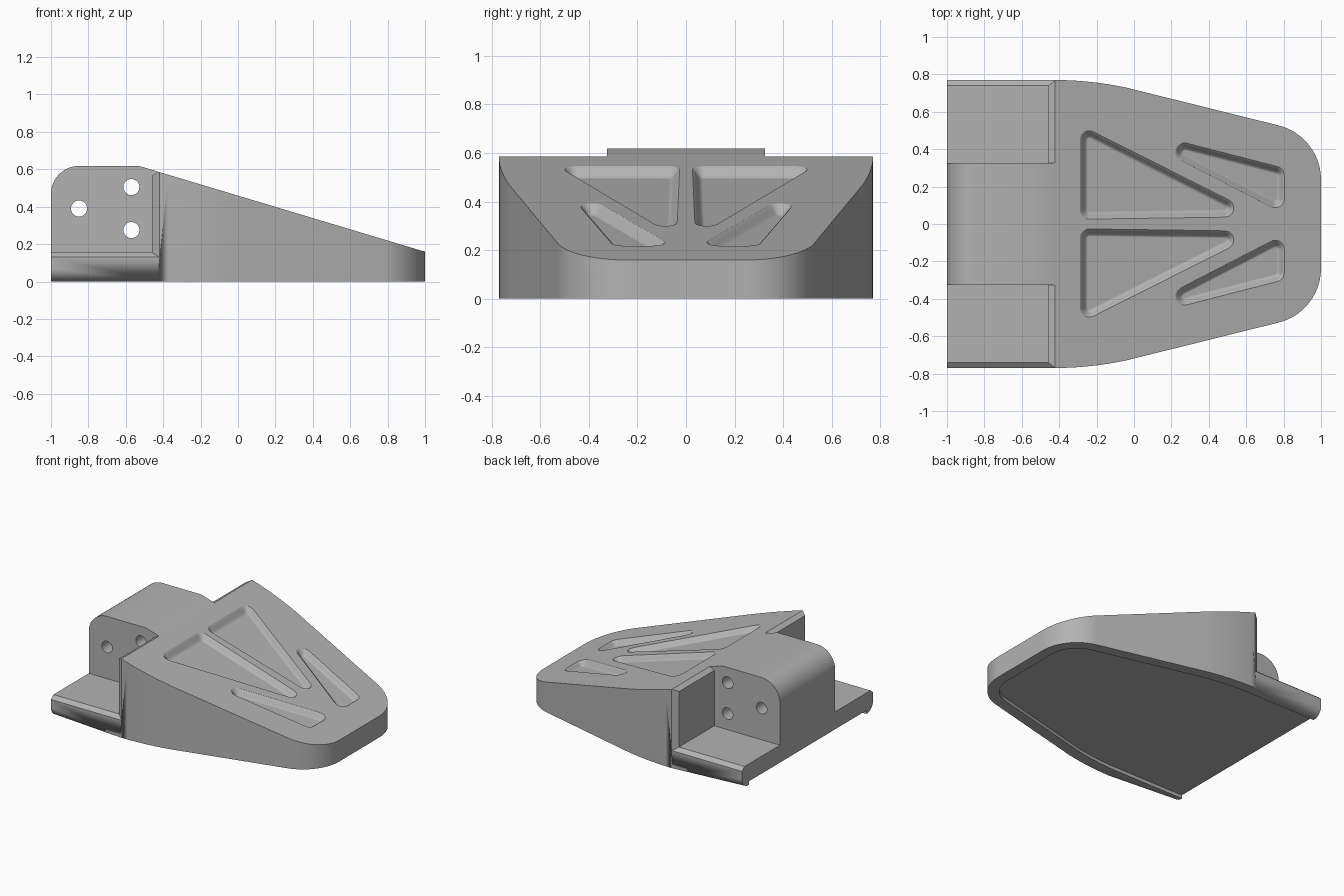
import bpy, bmesh, math
from mathutils import Vector

if "Cube" in bpy.data.objects:
    bpy.data.objects.remove(bpy.data.objects["Cube"])

SLOPE = -0.3


def top_z(x):
    return 0.459 + SLOPE * x


def arc(cx, cy, r, a0, a1, n):
    angles = [math.radians(a0 + (a1 - a0) * i / n) for i in range(n + 1)]
    return [(cx + r * math.cos(a), cy + r * math.sin(a)) for a in angles]


def make_object(name, bm):
    bmesh.ops.recalc_face_normals(bm, faces=bm.faces)
    mesh = bpy.data.meshes.new(name)
    bm.to_mesh(mesh)
    bm.free()
    obj = bpy.data.objects.new(name, mesh)
    bpy.context.collection.objects.link(obj)
    return obj


def loft(rings):
    """Closed solid through rings with equal point counts."""
    bm = bmesh.new()
    loops = [[bm.verts.new(p) for p in ring] for ring in rings]
    n = len(loops[0])
    for a, b in zip(loops, loops[1:]):
        for i in range(n):
            j = (i + 1) % n
            bm.faces.new((a[i], a[j], b[j], b[i]))
    bm.faces.new(loops[0][::-1])
    bm.faces.new(loops[-1])
    return bm


def prism_y(points, y0, y1):
    return loft([[(x, y, z) for x, z in points] for y in (y0, y1)])


def cut(target, bm):
    """Subtract a solid from the target and discard the cutter."""
    cutter = make_object("cutter", bm)
    cutter.hide_render = True
    mod = target.modifiers.new("cut", 'BOOLEAN')
    mod.operation = 'DIFFERENCE'
    mod.solver = 'EXACT'
    mod.object = cutter
    bpy.context.view_layer.objects.active = target
    bpy.ops.object.modifier_apply(modifier=mod.name)
    bpy.data.objects.remove(cutter)


def outline(inset, back):
    """Plan shape: straight sides, gentle bend, rounded nose corners."""
    half = [(back, 0.77 - inset)]
    half += arc(-0.43, -1.098, 1.868 - inset, 90, 75.96, 8)[:-1]
    half += arc(0.7, 0.236, 0.3 - inset, 75.96, 0, 14)
    return half + [(x, -y) for x, y in reversed(half)]


# Wedge body with rounded upper and lower edges
plan = outline(0, -1)
bm = loft([[(x, y, 0) for x, y in plan], [(x, y, top_z(x)) for x, y in plan]])
rim = [e for e in bm.edges
       if (e.verts[0].co.xy - e.verts[1].co.xy).length > 0.001
       and max(v.co.x for v in e.verts) > -0.99]
bmesh.ops.bevel(bm, geom=rim, offset=0.07, offset_type='OFFSET', segments=8,
                profile=0.5, affect='EDGES', clamp_overlap=False)
body = make_object("wedge_body", bm)

# Shallow recess under the body, open at the back end
under = outline(0.08, -1.2)
cut(body, loft([[(x, y, z) for x, y in under] for z in (-0.1, 0.025)]))

# Flat top and rounded shoulder of the mounting block
shoulder = [(-0.53, 0.618)] + arc(-0.85, 0.468, 0.15, 90, 180, 12)
cut(body, prism_y(shoulder + [(-1.2, 0.468), (-1.2, 1), (-0.53, 1)], -1, 1))

for side in (1, -1):
    # Side notch above the shelf, with a chamfered upper edge
    notch = [(-1.2, 0.155), (-0.46, 0.155), (-0.46, 0.567), (-0.3, 0.647), (-0.3, 1), (-1.2, 1)]
    cut(body, prism_y(notch, side * 0.325, side * 1))

    # Chamfer along the outer edges of the notch
    flare = []
    for y, x, z in ((0.74, -0.46, 0.155), (0.80, -0.38, 0.105)):
        flare.append([(-1.2, side * y, z), (x, side * y, z), (x, side * y, 1), (-1.2, side * y, 1)])
    cut(body, loft(flare))

# Bolt holes through the mounting block
for x, z in ((-0.57, 0.505), (-0.57, 0.275), (-0.85, 0.39)):
    cut(body, prism_y(arc(x, z, 0.043, 0, 360, 32)[:-1], -0.5, 0.5))


def groove(centres, side):
    """Soft-walled pocket around three clockwise corner centres, sunk into the slope."""
    pts = [Vector(c) for c in centres]
    headings = []
    for i, p in enumerate(pts):
        d = p - pts[i - 1]
        headings.append(math.degrees(math.atan2(d.x, -d.y)))
    rings = []
    steps = 8
    for k in range(steps + 1):
        t = k / steps
        r = 0.055 - 0.047 * t
        h = 0.002 - 0.042 * (1 - math.cos(math.pi * t)) / 2
        ring = []
        for i, p in enumerate(pts):
            turn = (headings[i] - headings[(i + 1) % 3]) % 360
            ring += arc(p.x, p.y, r, headings[i], headings[i] - turn, 6)
        rings.append([(x, side * y, top_z(x) + h) for x, y in ring])
    return loft(rings)


# Two long and two short pockets
for side in (1, -1):
    cut(body, groove([(-0.24, 0.45), (0.485, 0.085), (-0.24, 0.075)], side))
    cut(body, groove([(0.27, 0.385), (0.755, 0.26), (0.755, 0.135)], side))

# Grey finish and shading
grey = bpy.data.materials.new("plain_grey")
grey.use_nodes = True
grey.diffuse_color = (0.45, 0.45, 0.45, 1)
grey.node_tree.nodes["Principled BSDF"].inputs["Base Color"].default_value = (0.45, 0.45, 0.45, 1)
body.data.materials.clear()
body.data.materials.append(grey)

bpy.ops.object.select_all(action='DESELECT')
body.select_set(True)
bpy.context.view_layer.objects.active = body
bpy.ops.object.shade_smooth_by_angle(angle=math.radians(28))
weighted = body.modifiers.new("even_normals", 'WEIGHTED_NORMAL')
weighted.keep_sharp = True
